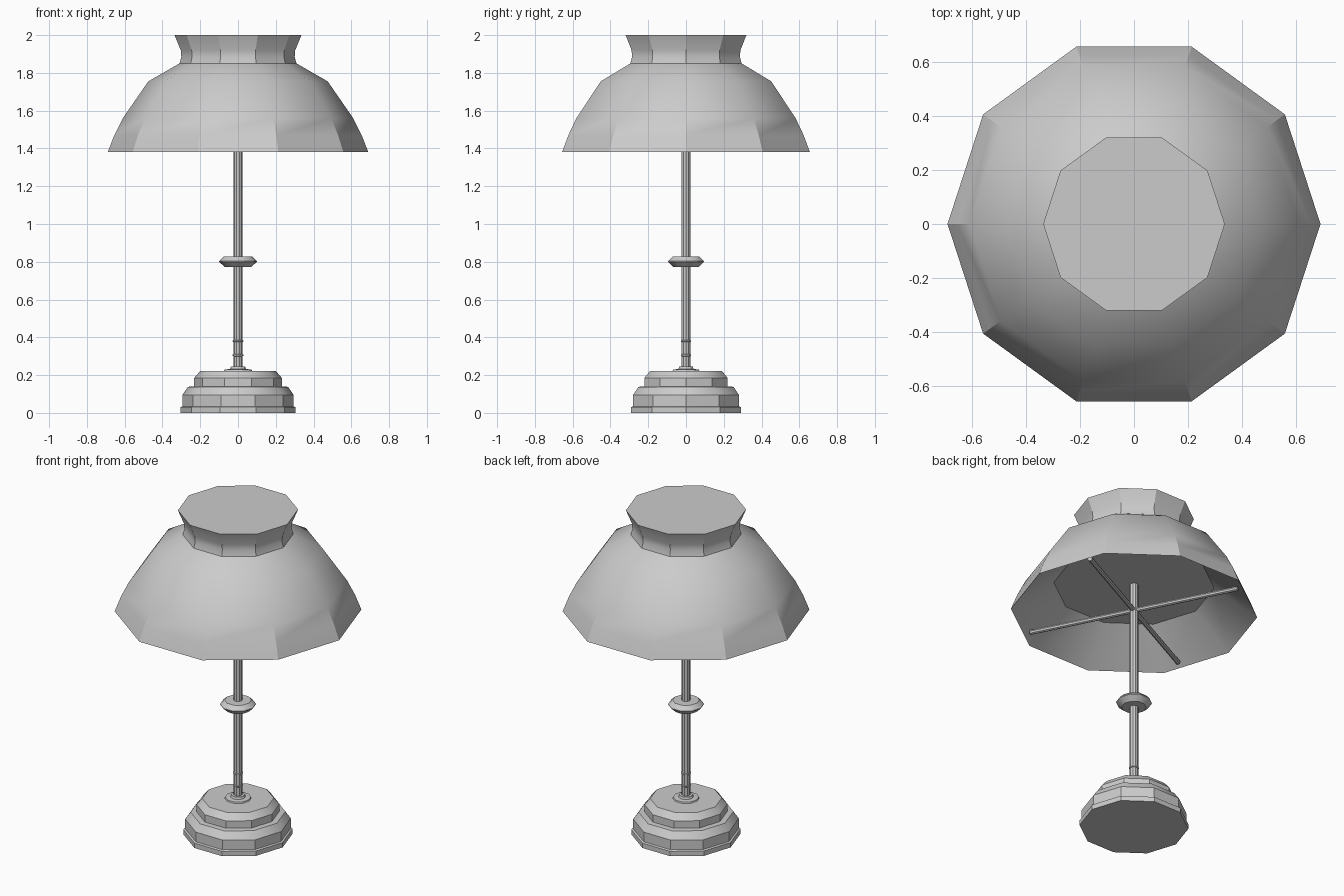
import bpy, bmesh, math
from mathutils import Matrix, Vector

if "Cube" in bpy.data.objects:
    bpy.data.objects.remove(bpy.data.objects["Cube"])

grey = bpy.data.materials.new("plain grey")
grey.use_nodes = True
grey.diffuse_color = (0.6, 0.6, 0.6, 1)
grey.node_tree.nodes["Principled BSDF"].inputs["Base Color"].default_value = (0.6, 0.6, 0.6, 1)


def finish(name, bm, angle=30):
    bmesh.ops.recalc_face_normals(bm, faces=bm.faces)
    mesh = bpy.data.meshes.new(name)
    bm.to_mesh(mesh)
    bm.free()
    mesh.materials.append(grey)
    obj = bpy.data.objects.new(name, mesh)
    bpy.context.collection.objects.link(obj)
    bpy.ops.object.select_all(action="DESELECT")
    bpy.context.view_layer.objects.active = obj
    obj.select_set(True)
    bpy.ops.object.shade_smooth_by_angle(angle=math.radians(angle))
    return obj


def lathe(name, profile, sides=10):
    """Turn (radius, height) points into a capped faceted solid."""
    bm = bmesh.new()
    rings = []
    for r, z in profile:
        rings.append([bm.verts.new((r * math.cos(math.tau * i / sides),
                                    r * math.sin(math.tau * i / sides), z))
                      for i in range(sides)])
    for a, b in zip(rings, rings[1:]):
        for i in range(sides):
            j = (i + 1) % sides
            bm.faces.new((a[i], a[j], b[j], b[i]))
    bm.faces.new(rings[0][::-1])
    bm.faces.new(rings[-1])
    return finish(name, bm)


def rod(name, length, radius, turn, z):
    """Horizontal bar through the lamp axis."""
    bm = bmesh.new()
    place = (Matrix.Translation(Vector((0, 0, z)))
             @ Matrix.Rotation(math.radians(turn), 4, "Z")
             @ Matrix.Rotation(math.pi / 2, 4, "Y"))
    bmesh.ops.create_cone(bm, cap_ends=True, segments=8, radius1=radius,
                          radius2=radius, depth=length, matrix=place)
    return finish(name, bm)


# Stepped foot
lathe("base", [(0.305, 0), (0.305, 0.03), (0.295, 0.035), (0.295, 0.095),
               (0.265, 0.138), (0.232, 0.14), (0.232, 0.185), (0.2, 0.222)])
lathe("base_collar", [(0.075, 0.22), (0.072, 0.23), (0.042, 0.232), (0.038, 0.245)])

# Stem with its knob and thin rings
lathe("stem", [(0.024, 0.22), (0.024, 1.56)])
lathe("stem_knob", [(0.07, 0.772), (0.1, 0.8), (0.1, 0.804), (0.075, 0.828)])
for name, z in (("lower_ring", 0.305), ("upper_ring", 0.38)):
    lathe(name, [(0.024, z - 0.006), (0.028, z - 0.003),
                 (0.028, z + 0.003), (0.024, z + 0.006)])

# Shade: recessed underside, domed outside, flared crown
lathe("shade", [(0.45, 1.56), (0.69, 1.38), (0.655, 1.47), (0.61, 1.56),
                (0.475, 1.755), (0.31, 1.85)])
lathe("shade_crown", [(0.31, 1.848), (0.3, 1.885), (0.303, 1.92), (0.336, 2.0)])

# Crossed bars holding the shade
for name, turn in (("support_bar_a", 27), ("support_bar_b", 117)):
    rod(name, 1.26, 0.014, turn, 1.397)
